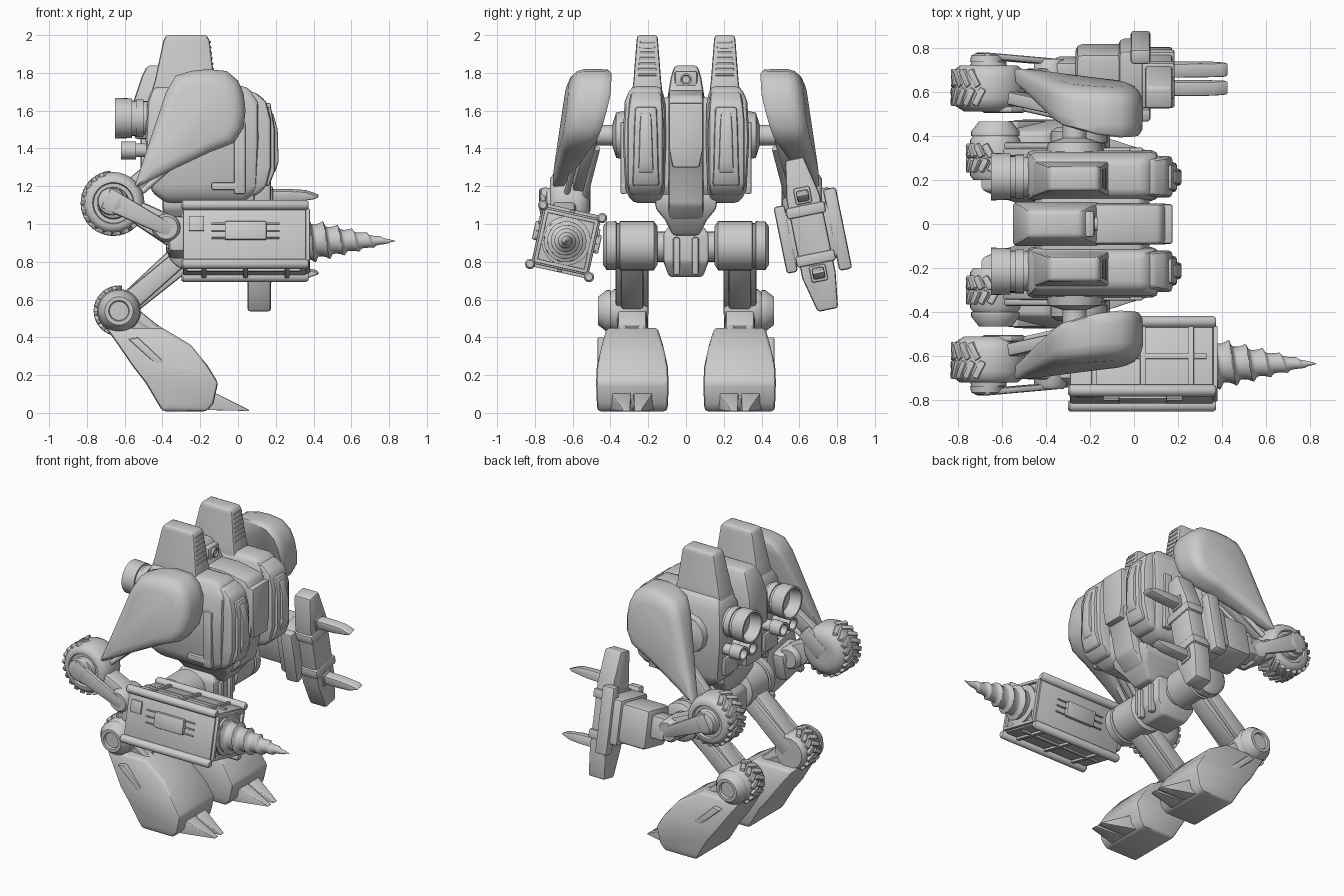
import bpy, bmesh, math
from mathutils import Vector, Matrix

I4 = Matrix.Identity(4)

def finish(bm, name, bevel=0, M=I4, smooth=38):
    bmesh.ops.recalc_face_normals(bm, faces=bm.faces)
    if bevel:
        es = [e for e in bm.edges if e.calc_face_angle(0) > math.radians(28)]
        bmesh.ops.bevel(bm, geom=es, offset=bevel, segments=2, profile=0.5,
                        affect='EDGES', clamp_overlap=True)
    bm.transform(M)
    me = bpy.data.meshes.new(name)
    bm.to_mesh(me)
    bm.free()
    ob = bpy.data.objects.new(name, me)
    bpy.context.collection.objects.link(ob)
    bpy.ops.object.select_all(action='DESELECT')
    ob.select_set(True)
    bpy.context.view_layer.objects.active = ob
    bpy.ops.object.shade_smooth_by_angle(angle=math.radians(smooth))
    return ob

def loft(name, rings, bevel=0, M=I4, smooth=38):
    bm = bmesh.new()
    vs = [[bm.verts.new(p) for p in r] for r in rings]
    n = len(vs[0])
    for a, b in zip(vs, vs[1:]):
        for i in range(n):
            bm.faces.new((a[i], a[(i + 1) % n], b[(i + 1) % n], b[i]))
    bm.faces.new(vs[0])
    bm.faces.new(vs[-1])
    return finish(bm, name, bevel, M, smooth)

def stack(name, secs, s=1, bevel=0.02):
    """Loft of horizontal rectangles: (z, x0, x1, y0, y1)"""
    return loft(name, [[(a, s * c, z), (b, s * c, z), (b, s * d, z), (a, s * d, z)]
                       for z, a, b, c, d in secs], bevel)

def box(name, c, size, bevel=0.008, M=I4):
    x, y, z = (v / 2 for v in size)
    ring = lambda h: [(-x, -y, h), (x, -y, h), (x, y, h), (-x, y, h)]
    return loft(name, [ring(-z), ring(z)], bevel, M @ Matrix.Translation(c))

def prism(name, pts, axis, a, b, bevel=0.008, M=I4):
    f = (lambda u, v, h: (u, h, v)) if axis == 'y' else (lambda u, v, h: (h, u, v))
    return loft(name, [[f(u, v, h) for u, v in pts] for h in (a, b)], bevel, M)

def lathe(name, prof, c, axis, n=32, M=I4):
    """Profile of (height, radius) turned about an axis"""
    R = Vector((0, 0, 1)).rotation_difference(Vector(axis)).to_matrix().to_4x4()
    rings = [[(r * math.cos(t * math.tau / n), r * math.sin(t * math.tau / n), h)
              for t in range(n)] for h, r in prof]
    return loft(name, rings, 0, M @ Matrix.Translation(c) @ R)

def rod(name, p, q, r, n=16):
    d = Vector(q) - Vector(p)
    return lathe(name, [(0, r), (d.length, r)], p, d.normalized(), n)

def beam(name, p, q, w0, w1, t, bevel=0.012):
    """Tapered bar in the xz plane from p to q, t thick in y"""
    p, q = Vector(p), Vector(q)
    d = (q - p).normalized()
    u = d.cross(Vector((0, 1, 0))).normalized()
    y = Vector((0, t / 2, 0))
    return loft(name, [[c + u * w + y, c - u * w + y, c - u * w - y, c + u * w - y]
                       for c, w in ((p, w0 / 2), (q, w1 / 2))], bevel)

def treads(name, c, r, w, a0, a1, n, slant):
    """Two staggered rows of slanted tyre lugs about a y axis"""
    for i in range(n):
        for k in (-1, 1):
            a = math.radians(a0 + (a1 - a0) * (i + 0.25 * k) / (n - 1))
            M = (Matrix.Translation(c) @ Matrix.Rotation(-a, 4, 'Y') @
                 Matrix.Translation((r, k * w * 0.25, 0)) @ Matrix.Rotation(k * slant, 4, 'X'))
            box(name, (0, 0, 0), (0.04, w * 0.5, 0.03), 0.006, M)

# --- centre of the torso, head and pelvis
stack("torso_core", [(1.13, -.38, .02, -.17, .17), (1.2, -.44, .06, -.2, .2),
                     (1.6, -.45, .07, -.2, .2), (1.67, -.42, .03, -.18, .18)])
prism("chest_keel", [(-.22, 1.02), (0, 1.02), (.08, 1.1), (.12, 1.28), (.16, 1.34), (.16, 1.6),
                     (.12, 1.68), (-.05, 1.71), (-.22, 1.71)], 'y', -.092, .092, .018)
prism("chest_plate", [(-.09, 1.64), (.09, 1.64), (.09, 1.4), (.07, 1.3), (-.07, 1.3), (-.09, 1.4)],
      'x', .1, .175, .01)
stack("head_housing", [(1.45, -.55, -.18, -.1, .1), (1.66, -.55, -.15, -.1, .1),
                       (1.78, -.51, -.2, -.08, .08), (1.84, -.48, -.24, -.06, .06)], 1, .018)
box("sensor_frame", (-.205, 0, 1.765), (.05, .12, .09), .012)
lathe("sensor_eye", [(0, .032), (.02, .032), (.02, .024), (.01, .02)], (-.185, 0, 1.765), (1, 0, 0), 20)
stack("waist", [(.94, -.32, -.06, -.07, .07), (1.02, -.38, .0, -.11, .11),
                (1.08, -.4, .03, -.16, .16), (1.16, -.4, .04, -.17, .17)], 1, .015)
stack("pelvis", [(.72, -.34, -.16, -.09, .09), (.8, -.38, -.1, -.12, .12),
                 (.95, -.38, -.1, -.12, .12), (1.0, -.34, -.14, -.08, .08)], 1, .015)
for y in (-.05, .05):
    box("pelvis_rib", (-.1, y, .83), (.04, .035, .2), .01)
box("back_panel", (-.49, 0, 1.35), (.05, .17, .3), .015)

for s in (1, -1):
    # --- torso pods with layered armour
    stack("torso_pod", [(1.11, -.38, .02, .13, .28), (1.17, -.46, .1, .115, .32),
                        (1.45, -.49, .11, .105, .335), (1.65, -.48, .11, .11, .325),
                        (1.73, -.45, .05, .13, .29)], s, .03)
    stack("pod_front_armour", [(1.15, .0, .1, .13, .295), (1.2, .0, .15, .12, .31), (1.3, .0, .175, .12, .31),
                               (1.55, .0, .175, .12, .31), (1.65, .0, .15, .125, .3),
                               (1.7, .0, .09, .13, .29)], s, .02)
    stack("pod_front_ridge", [(1.2, .1, .165, .14, .285), (1.28, .1, .195, .145, .28),
                              (1.5, .1, .195, .15, .275), (1.62, .1, .175, .155, .27)], s, .015)
    stack("pod_nose", [(1.27, .1, .195, .17, .256), (1.33, .1, .215, .175, .25),
                       (1.5, .1, .21, .18, .245), (1.59, .1, .185, .185, .24)], s, .01)
    box("pod_side_strip", (.01, s * .33, 1.35), (.06, .035, .38), .008)
    box("pod_side_foot", (-.05, s * .33, 1.2), (.18, .035, .04), .008)
    # --- intake towers with louvres
    stack("intake_tower", [(1.66, -.47, -.1, .12, .29), (1.76, -.44, -.125, .132, .278),
                           (1.97, -.395, -.15, .148, .262), (2.0, -.38, -.165, .152, .258)], s, .014)
    for i in range(7):
        box("intake_louvre", (-.136 - .0034 * i, s * .205, 1.79 + .029 * i),
            (.025, .1 - .004 * i, .012), .003)
    # --- thrusters and exhaust pipes
    lathe("thruster", [(0, .09), (.06, .09), (.06, .1), (.1, .1), (.1, .093), (.12, .093), (.12, .105),
                       (.21, .108), (.21, .095), (.13, .085)], (-.44, s * .215, 1.56), (-1, 0, 0))
    for y in (.165, .265):
        lathe("exhaust_pipe", [(0, .036), (.07, .036), (.07, .048), (.15, .048), (.15, .034), (.09, .03)],
              (-.47, s * y, 1.39), (-1, 0, 0), 20)
    box("rear_plate", (-.48, s * .215, 1.27), (.03, .14, .12), .008)

    # --- shoulder joint and pad
    lathe("shoulder_joint", [(0, .13), (.05, .12), (.07, .055), (.17, .055)], (-.27, s * .32, 1.47), (0, s, 0), 12)
    out = [(-.33, 1.785), (-.25, 1.81), (-.16, 1.82), (-.06, 1.81), (0, 1.76), (.03, 1.69), (.04, 1.6), (.03, 1.51),
           (-.02, 1.43), (-.15, 1.38), (-.32, 1.3), (-.5, 1.21), (-.55, 1.19), (-.5, 1.34), (-.43, 1.55), (-.38, 1.7)]
    rings = []
    for k, sc in ((-1, .95), (-.9, .99), (-.5, 1), (.3, 1), (.62, .96), (.85, .87), (1, .7)):
        ring = []
        for x, z in out:
            x, z = -.2 + (x + .2) * sc, 1.55 + (z - 1.55) * sc
            t = min(1, max(0, (-x * .73 + (1.7 - z) * .69) / .75))
            ring.append((x, s * (.515 + .145 * t + .06 * (1.6 - z) + k * (.11 - .075 * t)), z))
        rings.append(ring)
    loft("shoulder_pad", rings, 0, I4, 50)

    # --- upper arm and elbow wheel
    beam("upper_arm", (-.22, s * .5, 1.47), (-.63, s * .59, 1.14), .1, .09, .06)
    for dy in (-.05, .05):
        rod("arm_piston", (-.25, s * (.52 + dy), 1.4), (-.6, s * (.6 + dy), 1.09), .016)
    e = (-.66, s * .62, 1.11)
    lathe("elbow_wheel", [(-.11, .07), (-.11, .11), (-.085, .15), (-.05, .165), (.05, .165), (.085, .15),
                          (.1, .13), (.1, .11), (.085, .105), (.085, .085), (.115, .08), (.125, .06)], e, (0, s, 0))
    treads("elbow_tread", e, .152, .17, 110, 310, 13, .5)
    beam("upper_arm_cheek", (-.52, s * .52, 1.22), (-.66, s * .52, 1.1), .1, .12, .03)
    lathe("forearm_hub", [(0, .075), (.03, .07), (.04, .05)], (-.67, s * .735, 1.12), (0, s, 0), 24)
    beam("forearm_link", (-.7, s * .765, 1.14), (-.35, s * .735, .96), .12, .07, .03)
    beam("forearm_core", (-.6, s * .64, 1.1), (-.33, s * .65, .95), .11, .16, .12, .02)
    lathe("wrist_joint", [(-.1, .06), (-.08, .075), (.08, .075), (.1, .06)], (-.38, s * .65, .98), (0, 1, 0), 24)

    # --- legs
    lathe("hip_axle", [(0, .08), (.1, .08)], (-.24, s * .08, .88), (0, s, 0), 24)
    lathe("hip_drum", [(0, .1), (.02, .13), (.2, .13), (.205, .12), (.215, .12), (.22, .13), (.27, .128),
                       (.29, .1)], (-.25, s * .15, .885), (0, s, 0))
    beam("thigh", (-.24, s * .285, .87), (-.6, s * .285, .56), .16, .12, .12, .015)
    for y in (.215, .355):
        beam("thigh_rail", (-.27, s * y, .85), (-.62, s * y, .55), .09, .11, .035)
    k = (-.63, s * .3, .54)
    lathe("knee_drum", [(-.1, .08), (-.1, .1), (-.08, .115), (.08, .115), (.1, .1), (.1, .11), (.12, .11), (.165, .075),
                        (.165, .055), (.15, .05)], k, (0, s, 0))
    treads("knee_tread", k, .113, .13, 100, 270, 9, .5)
    beam("ankle_clevis", (-.6, s * .285, .53), (-.45, s * .285, .42), .12, .1, .15)
    for y in (.235, .335):
        rod("ankle_piston", (-.58, s * y, .53), (-.38, s * y, .4), .03)
    stack("foot", [(.008, -.4, -.165, .1, .468), (.05, -.425, -.13, .095, .472), (.16, -.49, -.105, .092, .476),
                   (.25, -.56, -.16, .097, .472), (.36, -.635, -.25, .122, .445), (.45, -.7, -.4, .15, .42)], s, .018)
    prism("foot_side_panel", [(-.58, .39), (-.53, .4), (-.34, .22), (-.37, .2)], 'y', s * .43, s * .468, .006)
    beam("foot_top_plate", (-.33, s * .285, .375), (-.24, s * .285, .285), .05, .05, .1, .008)
    for y, d in ((.225, 1), (.345, -1)):
        loft("toe_claw", [[(-.16, s * (y - .055), .015), (-.16, s * (y + .055), .015),
                           (-.14, s * (y + .052), .115), (-.14, s * (y - .052), .115)],
                          [(.06, s * (y + .03 * d - .02), .01), (.06, s * (y + .03 * d + .02), .01),
                           (.055, s * (y + .03 * d + .016), .018), (.055, s * (y + .03 * d - .016), .018)]], .003)

# --- drill arm, rolled about its long axis
D = Matrix.Translation((0, -.635, .91)) @ Matrix.Rotation(math.radians(-12.5), 4, 'X')
box("drill_housing", (.035, 0, 0), (.65, .31, .31), .008, D)
box("drill_mount", (-.32, 0, .02), (.1, .2, .2), .03, D)
for a in (-1, 1):
    for b in (-1, 1):
        lathe("corner_rail", [(0, .018), (.01, .027), (.66, .027), (.672, .018)],
              (-.3, a * .16, b * .16), (1, 0, 0), 16, D)
        box("front_frame", (.365, *((a * .135, 0) if b > 0 else (0, a * .135))),
            (.03, *((.02, .28) if b > 0 else (.28, .02))), .004, D)
    box("side_panel", (.04, a * .162, .02), (.22, .035, .1), .008, D)
    box("side_latch", (-.22, a * .158, .06), (.08, .015, .08), .004, D)
    for z in (-.02, .02, .06):
        box("side_rib", (.04, a * .158, z), (.36, .016, .008), .002, D)
    for x in (-.18, .04, .26):
        box("housing_crossbar", (x, 0, a * .16), (.025, .28, .02), .004, D)
    box("housing_spine", (.03, 0, a * .158), (.6, .025, .016), .004, D)
lathe("drill_collar", [(0, .13), (.015, .13), (.02, .11)], (.36, 0, 0), (1, 0, 0), 32, D)
rings, N, L = [], 28, 110
for i in range(L + 1):
    t = i / L
    ring = []
    for j in range(N):
        a = j * math.tau / N
        ph = (t * 6 - j / N) % 1
        r = max(.002, .122 * (1 - t) ** .88 * (.76 + .26 * (ph / .75 if ph < .75 else (1 - ph) / .25) ** 2))
        ring.append((.37 + .46 * t, r * math.cos(a), r * math.sin(a)))
    rings.append(ring)
loft("drill_bit", rings, 0, D, 50)

# --- gripper arm, rolled the other way
G = Matrix.Translation((0, .66, .945)) @ Matrix.Rotation(math.radians(11.5), 4, 'X')
blade = [(-.055, .41), (.045, .41), (.09, .2), (.09, -.22), (.065, -.41), (-.045, -.41), (-.09, -.22), (-.09, .2)]
prism("gripper_blade", blade, 'x', .05, .175, .015, G)
box("gripper_block", (0, .01, 0), (.14, .3, .3), .025, G)
box("gripper_body", (-.14, .02, 0), (.25, .24, .26), .03, G)
box("gripper_wrist", (-.3, .03, .02), (.12, .13, .15), .02, G)
box("outer_guard", (.03, .145, 0), (.09, .07, .44), .015, G)
box("inner_guard", (.03, -.135, 0), (.09, .06, .36), .015, G)
box("gripper_centre", (.16, 0, 0), (.03, .1, .22), .01, G)
for a in (-1, 1):
    box("blade_clamp", (.11, 0, a * .13), (.15, .21, .06), .012, G)
    box("claw_socket", (.16, 0, a * .21), (.05, .09, .09), .012, G)
    prism("claw", [(.12, a * .175), (.3, a * .18), (.41, a * .195), (.43, a * .21),
                   (.36, a * .235), (.28, a * .24), (.12, a * .24)], 'y', -.033, .033, .01, G)
